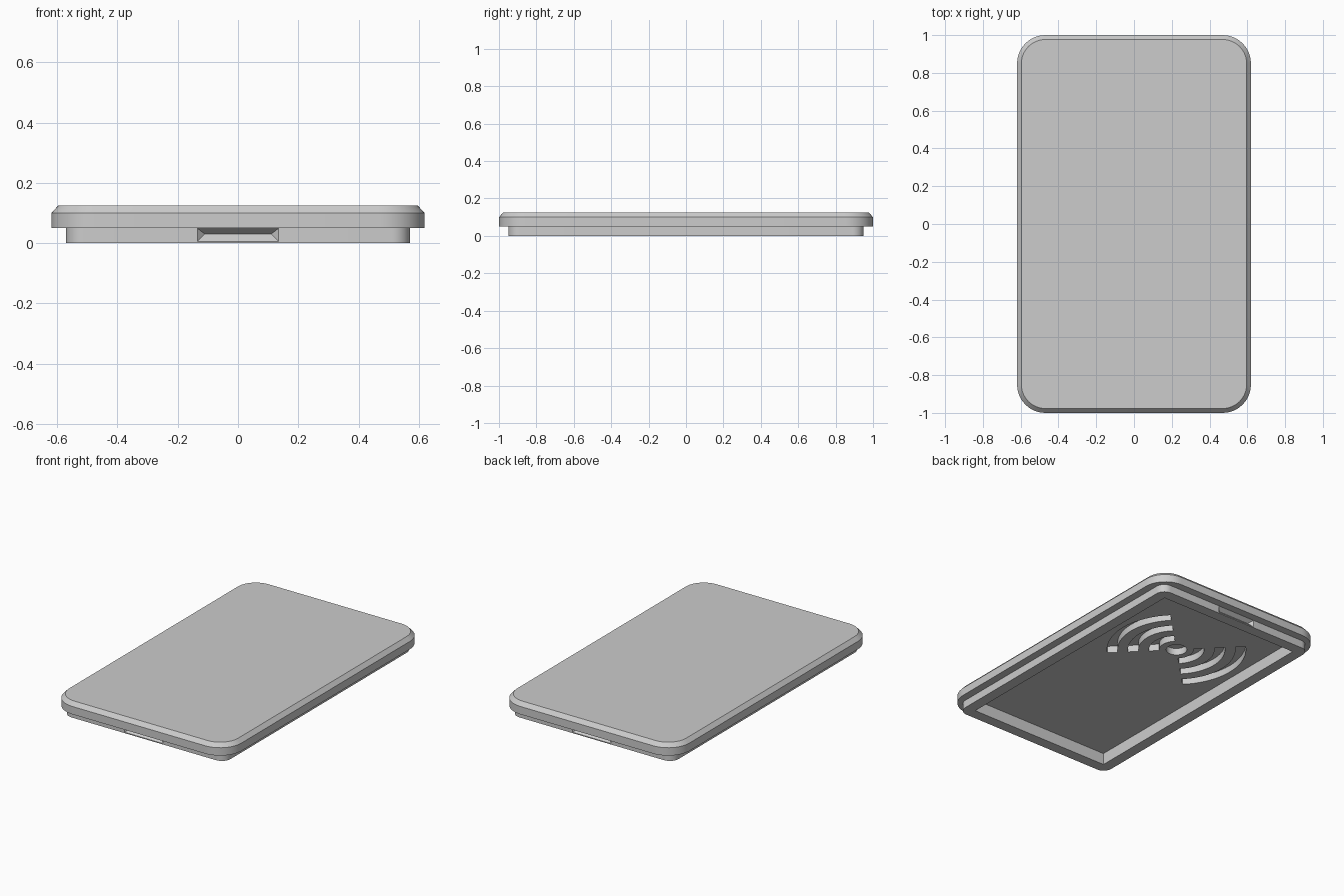
import bpy, bmesh
from math import sin, cos, pi, radians

cube = bpy.data.objects.get("Cube")
if cube:
    bpy.data.objects.remove(cube, do_unlink=True)

grey = bpy.data.materials.new("light grey plastic")
grey.use_nodes = True
colour = (0.605, 0.605, 0.605, 1)
grey.diffuse_color = colour
grey.node_tree.nodes["Principled BSDF"].inputs["Base Color"].default_value = colour


def make_object(name, bm):
    bmesh.ops.recalc_face_normals(bm, faces=bm.faces[:])
    mesh = bpy.data.meshes.new(name)
    bm.to_mesh(mesh)
    bm.free()
    mesh.materials.append(grey)
    obj = bpy.data.objects.new(name, mesh)
    bpy.context.collection.objects.link(obj)
    return obj


def loft(name, layers):
    """Closed solid through stacked outlines, each given as (outline, z)."""
    bm = bmesh.new()
    rings = [[bm.verts.new((x, y, z)) for x, y in outline] for outline, z in layers]
    for low, high in zip(rings, rings[1:]):
        n = len(low)
        for i in range(n):
            j = (i + 1) % n
            bm.faces.new((low[i], low[j], high[j], high[i]))
    bm.faces.new(rings[0][::-1])
    bm.faces.new(rings[-1])
    return make_object(name, bm)


def rounded(hx, hy, r, steps=12):
    """Rounded rectangle from half sizes and corner radius."""
    points = []
    for k, (sx, sy) in enumerate(((1, 1), (-1, 1), (-1, -1), (1, -1))):
        for i in range(steps + 1):
            a = (k + i / steps) * pi / 2
            points.append((sx * (hx - r) + r * cos(a), sy * (hy - r) + r * sin(a)))
    return points


def arc_band(cx, cy, r_in, r_out, middle, steps=20):
    """Quarter ring centred on the direction given in degrees."""
    angles = [radians(middle - 45 + 90 * i / steps) for i in range(steps + 1)]
    ends = [(r_out, a) for a in angles] + [(r_in, a) for a in reversed(angles)]
    return [(cx + r * cos(a), cy + r * sin(a)) for r, a in ends]


def carve(target, cutter):
    mod = target.modifiers.new("carve", "BOOLEAN")
    mod.operation = "DIFFERENCE"
    mod.solver = "EXACT"
    mod.object = cutter
    bpy.context.view_layer.objects.active = target
    bpy.ops.object.modifier_apply(modifier=mod.name)
    bpy.data.objects.remove(cutter, do_unlink=True)


# Cover plate with chamfered top and a narrower lip below it
lip = rounded(0.57, 0.95, 0.06)
plate = rounded(0.619, 1.0, 0.15)
cover = loft("cover", [(lip, 0), (lip, 0.05), (plate, 0.05), (plate, 0.1),
                       (rounded(0.596, 0.977, 0.127), 0.125)])

# Square-cornered cavity inside the lip
CEILING = 0.075
box = [(-0.5, -0.88), (0.5, -0.88), (0.5, 0.88), (-0.5, 0.88)]
carve(cover, loft("cavity_cutter", [(box, -0.05), (box, CEILING)]))

# V-shaped snap recesses in both short ends of the lip
for side in (-1, 1):
    bm = bmesh.new()
    for x in (-1, 1):
        for y in (0.95, 0.97):
            for z in (0.006, 0.0497):
                bm.verts.new((x * 0.135, side * y, z))
        bm.verts.new((x * 0.11, side * 0.925, 0.03))
    bmesh.ops.convex_hull(bm, input=bm.verts[:])
    carve(cover, make_object("snap_cutter", bm))

# Dot and radiating arcs recessed in the cavity ceiling
cx, cy = -0.036, 0.352
WIDTH = 0.062
dot = [(cx + WIDTH * cos(i * pi / 16), cy + WIDTH * sin(i * pi / 16)) for i in range(32)]
shapes = [dot]
for r in (0.165, 0.29, 0.415):
    shapes += [arc_band(cx, cy, r - WIDTH, r, middle) for middle in (0, 180)]
for shape in shapes:
    carve(cover, loft("symbol_cutter", [(shape, CEILING - 0.02), (shape, 0.119)]))

# Smooth corners, crisp edges
bpy.ops.object.select_all(action="DESELECT")
cover.select_set(True)
bpy.context.view_layer.objects.active = cover
bpy.ops.object.shade_smooth_by_angle(angle=radians(25))
